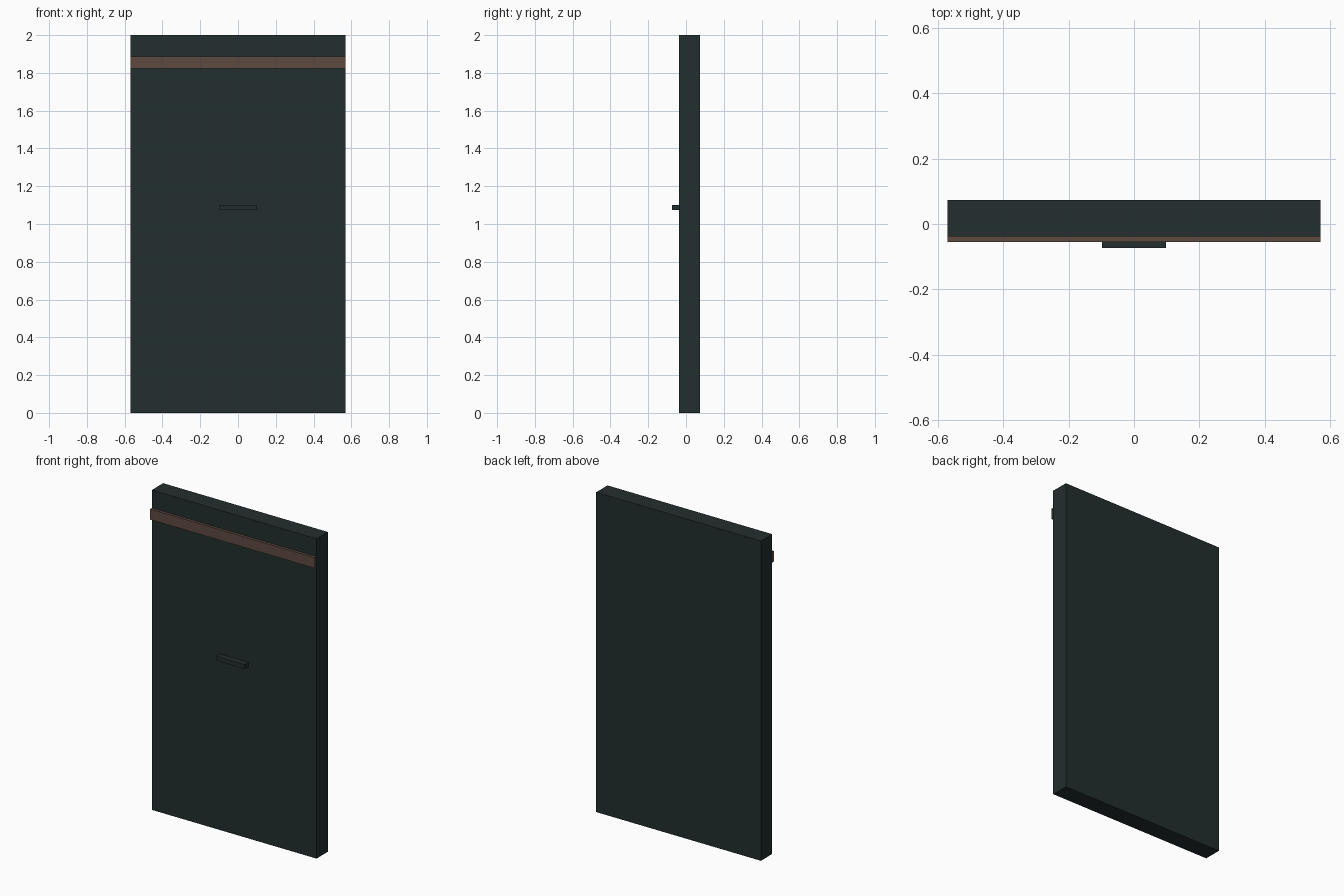
import bpy, bmesh

if "Cube" in bpy.data.objects:
    bpy.data.objects.remove(bpy.data.objects["Cube"])


def material(name, rgb):
    m = bpy.data.materials.new(name)
    m.diffuse_color = (*rgb, 1)
    m.use_nodes = True
    m.node_tree.nodes["Principled BSDF"].inputs["Base Color"].default_value = m.diffuse_color
    return m


def box(name, lo, hi, mat, open_ends=False):
    """Box between two corners; open_ends leaves out the left and right faces."""
    bm = bmesh.new()
    bmesh.ops.create_cube(bm, size=1)
    if open_ends:
        ends = [f for f in bm.faces if abs(f.normal.x) > 0.5]
        bmesh.ops.delete(bm, geom=ends, context='FACES_ONLY')
    for v in bm.verts:
        v.co = [lo[i] if v.co[i] < 0 else hi[i] for i in range(3)]
    me = bpy.data.meshes.new(name)
    bm.to_mesh(me)
    bm.free()
    me.materials.append(mat)
    ob = bpy.data.objects.new(name, me)
    bpy.context.collection.objects.link(ob)
    return ob


dark = material("dark_slate", (0.0168, 0.0273, 0.0273))
brown = material("brown_trim", (0.112, 0.0685, 0.0513))

# Door slab
box("door_panel", (-0.57, -0.038, 0), (0.57, 0.074, 2), dark)
# Trim strip wrapped over the front, open at its ends
box("trim_strip", (-0.57, -0.055, 1.822), (0.57, -0.038, 1.888), brown, open_ends=True)
# Pull handle
box("handle", (-0.098, -0.074, 1.073), (0.098, -0.038, 1.101), dark)
